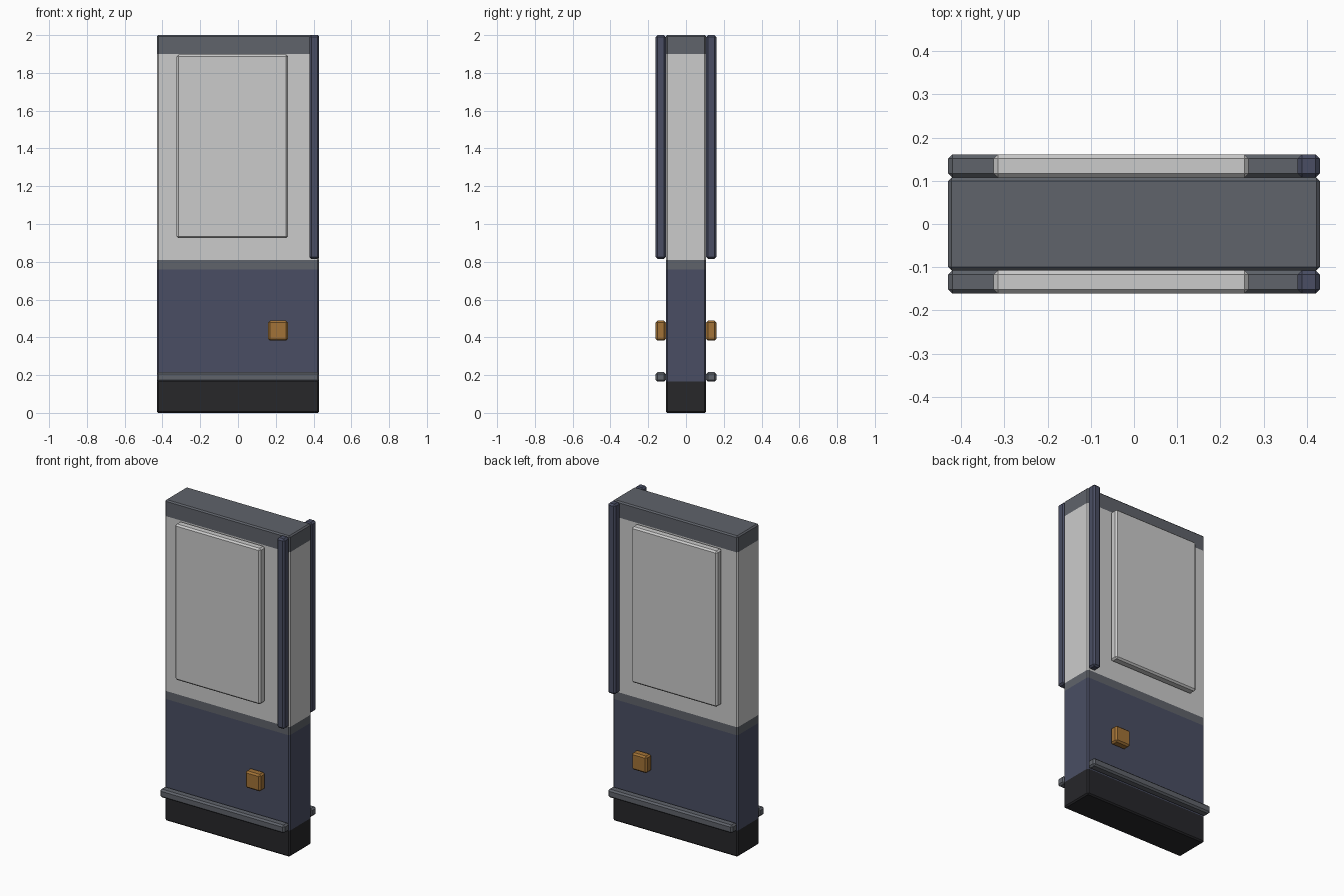
import bpy, bmesh

if "Cube" in bpy.data.objects:
    bpy.data.objects.remove(bpy.data.objects["Cube"])

W, D, OUT = 0.43, 0.107, 0.161   # half width, half depth of core, outer face of trim


def material(name, r, g, b):
    m = bpy.data.materials.new(name)
    m.diffuse_color = (r, g, b, 1)
    m.use_nodes = True
    m.node_tree.nodes["Principled BSDF"].inputs["Base Color"].default_value = m.diffuse_color
    return m


NAVY = material("navy", 0.067, 0.076, 0.125)
DARK = material("dark_grey", 0.115, 0.125, 0.145)
BLACK = material("black", 0.02, 0.02, 0.023)
BRONZE = material("bronze", 0.36, 0.17, 0.038)
LIGHT = material("light_grey", 0.8, 0.8, 0.8)


def box_mesh(x0, x1, y0, y1, z0, z1):
    bm = bmesh.new()
    bmesh.ops.create_cube(bm, size=1)
    for v in bm.verts:
        v.co.x = x1 if v.co.x > 0 else x0
        v.co.y = y1 if v.co.y > 0 else y0
        v.co.z = z1 if v.co.z > 0 else z0
    return bm


def add_object(name, bm, mats, width):
    me = bpy.data.meshes.new(name)
    bm.to_mesh(me)
    bm.free()
    for m in mats:
        me.materials.append(m)
    ob = bpy.data.objects.new(name, me)
    bpy.context.collection.objects.link(ob)
    bev = ob.modifiers.new("Bevel", 'BEVEL')
    bev.width, bev.segments, bev.limit_method = width, 1, 'ANGLE'
    return ob


def trim(name, x0, x1, z0, z1, mat):
    # raised piece on the front face, mirrored onto the back face
    ob = add_object(name, box_mesh(x0, x1, -OUT, -D, z0, z1), [mat], 0.01)
    mir = ob.modifiers.new("Mirror", 'MIRROR')
    mir.use_axis = (False, True, False)
    mir.use_clip = mir.use_mirror_merge = False


# Core slab, cut into coloured bands from the floor up
bands = [(0.165, BLACK), (0.76, NAVY), (0.81, DARK), (1.9, LIGHT), (2.0, DARK)]
bm = box_mesh(-W, W, -D, D, 0, 2)
for z, _ in bands[:-1]:
    bmesh.ops.bisect_plane(bm, geom=bm.verts[:] + bm.edges[:] + bm.faces[:],
                           plane_co=(0, 0, z), plane_no=(0, 0, 1))
for f in bm.faces:
    z = f.calc_center_median().z
    f.material_index = next(i for i, (top, _) in enumerate(bands) if z < top + 1e-4)
add_object("core_slab", bm, [m for _, m in bands], 0.008)

# Details on both faces
trim("display_panel", -0.325, 0.265, 0.925, 1.897, LIGHT)
trim("side_post", 0.378, W, 0.815, 2.0, NAVY)
trim("base_ledge", -W, W, 0.165, 0.216, DARK)
trim("square_button", 0.16, 0.265, 0.382, 0.488, BRONZE)
